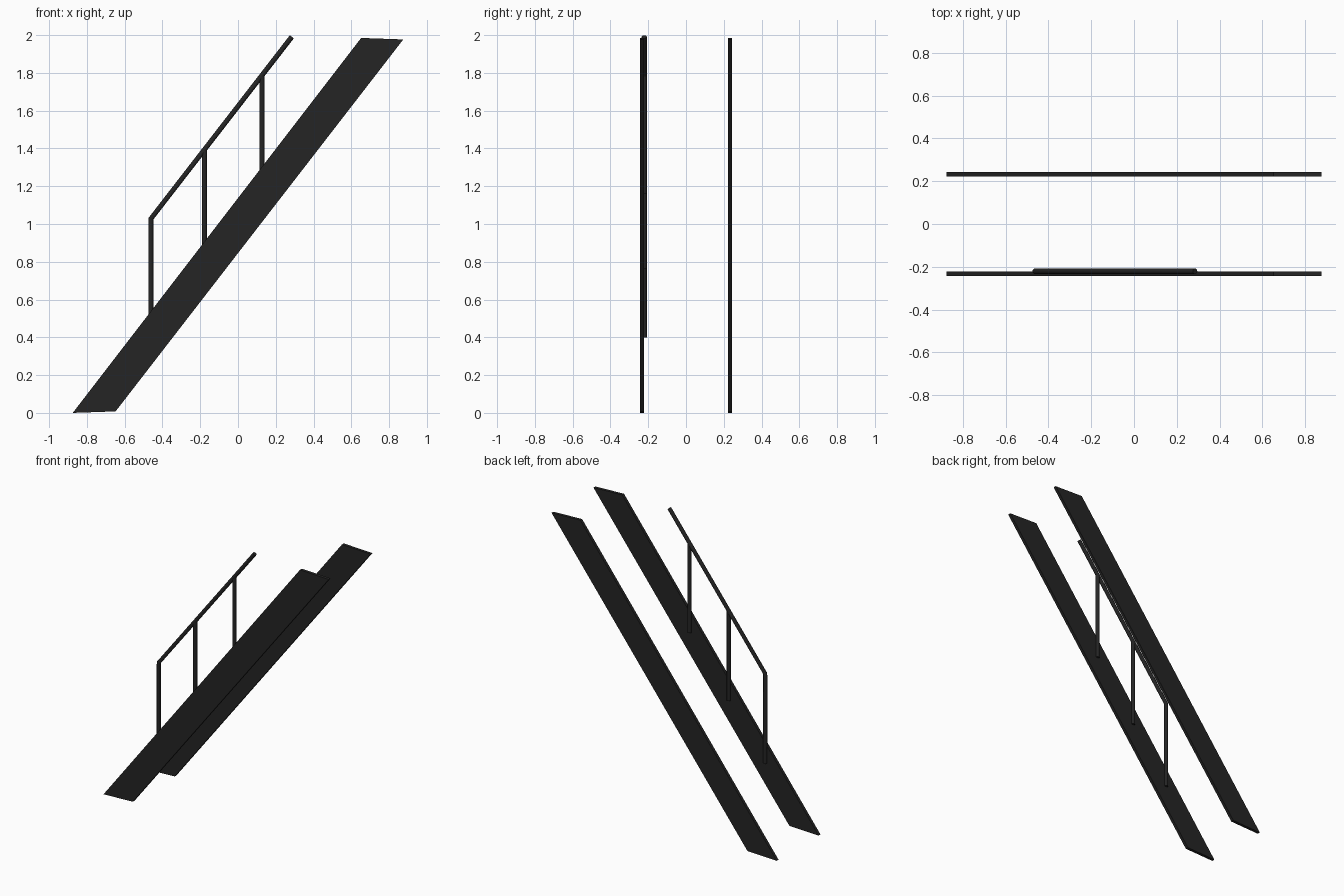
import bpy
import bmesh

if "Cube" in bpy.data.objects:
    bpy.data.objects.remove(bpy.data.objects["Cube"])

BLACK = bpy.data.materials.new("black_paint")
BLACK.diffuse_color = (0.018, 0.018, 0.018, 1)
BLACK.use_nodes = True
BLACK.node_tree.nodes["Principled BSDF"].inputs["Base Color"].default_value = BLACK.diffuse_color

RAIL_Y = -0.221
RADIUS = 0.0135


def stringer(name, y0, y1):
    """Slanted flat plank: side profile extruded across y."""
    profile = [(-0.875, 0.0), (-0.648, 0.008), (0.875, 1.977), (0.652, 1.985)]
    bm = bmesh.new()
    face = bm.faces.new([bm.verts.new((x, y0, z)) for x, z in profile])
    out = bmesh.ops.extrude_face_region(bm, geom=[face])
    verts = [g for g in out["geom"] if isinstance(g, bmesh.types.BMVert)]
    bmesh.ops.translate(bm, verts=verts, vec=(0, y1 - y0, 0))
    bmesh.ops.recalc_face_normals(bm, faces=bm.faces)
    mesh = bpy.data.meshes.new(name)
    bm.to_mesh(mesh)
    bm.free()
    mesh.materials.append(BLACK)
    bpy.context.collection.objects.link(bpy.data.objects.new(name, mesh))


def tube(name, points):
    """Round capped tube along a path in the handrail plane."""
    curve = bpy.data.curves.new(name, "CURVE")
    curve.dimensions = "3D"
    curve.bevel_depth = RADIUS
    curve.bevel_resolution = 4
    curve.use_fill_caps = True
    spline = curve.splines.new("POLY")
    spline.points.add(len(points) - 1)
    for p, (x, z) in zip(spline.points, points):
        p.co = (x, RAIL_Y, z, 1)
    curve.materials.append(BLACK)
    bpy.context.collection.objects.link(bpy.data.objects.new(name, curve))


# Two side stringers
stringer("front_stringer", -0.243, -0.222)
stringer("back_stringer", 0.222, 0.243)

# Handrail bending down into the lowest post
tube("handrail", [(-0.461, 0.40), (-0.461, 1.028), (0.285, 1.991)])

# Remaining posts, bolted to the inner face of the front stringer
for name, x, bottom, top in [("middle_post", -0.178, 0.765, 1.39),
                             ("upper_post", 0.127, 1.16, 1.782)]:
    tube(name, [(x, bottom), (x, top)])
